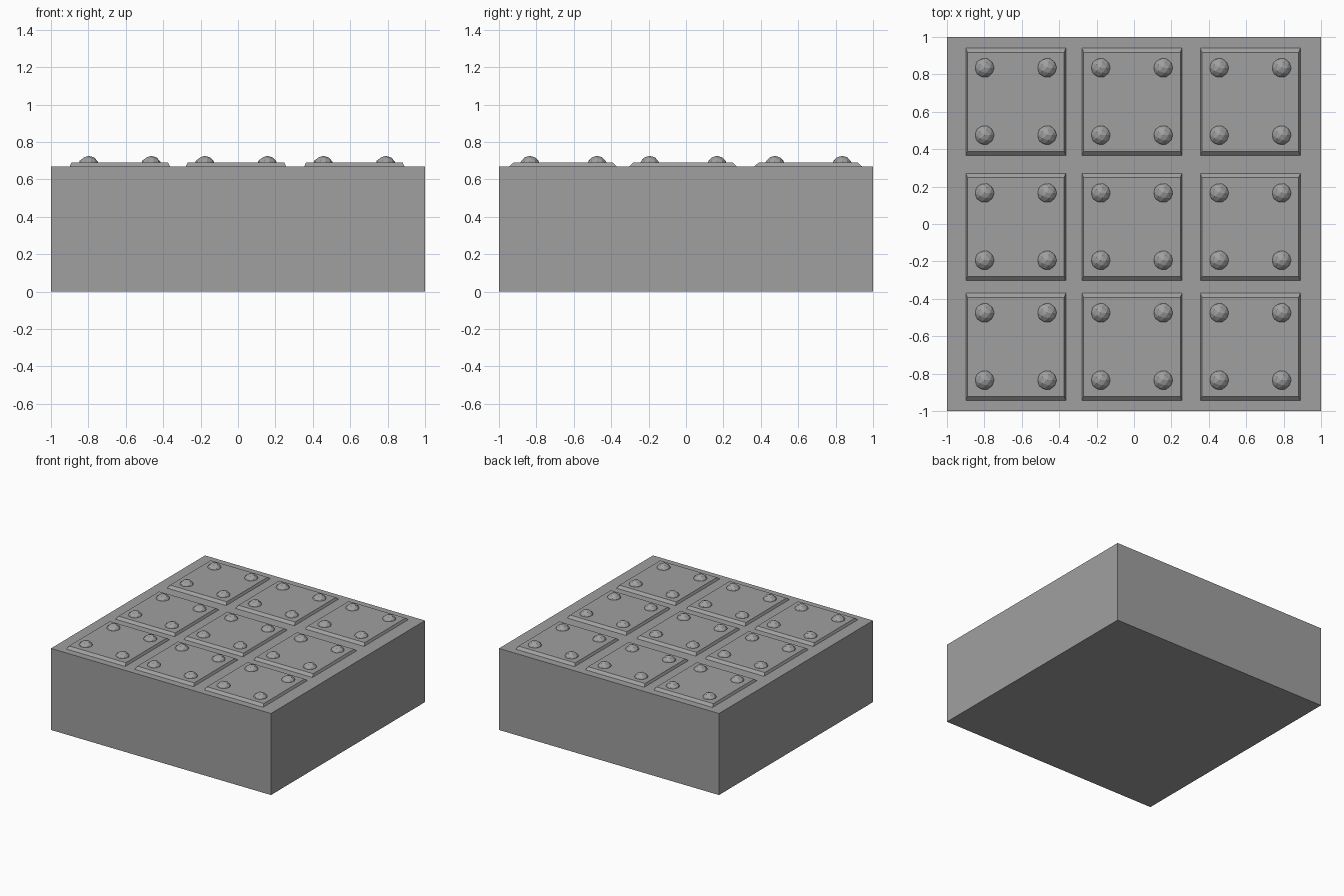
import bpy, bmesh
from mathutils import Matrix

cube = bpy.data.objects.get("Cube")
if cube:
    bpy.data.objects.remove(cube)

GREY = (0.35, 0.35, 0.35, 1)
metal = bpy.data.materials.new("grey_metal")
metal.use_nodes = True
metal.diffuse_color = GREY
metal.node_tree.nodes["Principled BSDF"].inputs["Base Color"].default_value = GREY

BLOCK_TOP = 0.67
PLATE_TOP = 0.69


def finish(name, bm):
    mesh = bpy.data.meshes.new(name)
    bm.to_mesh(mesh)
    bm.free()
    mesh.materials.append(metal)
    obj = bpy.data.objects.new(name, mesh)
    bpy.context.collection.objects.link(obj)
    return obj


def box(name, centre, size, top_inset=(0, 0)):
    """Box whose top face may be narrowed to give sloped sides."""
    bm = bmesh.new()
    bmesh.ops.create_cube(bm, size=1)
    for v in bm.verts:
        high = v.co.z > 0
        for axis in range(2):
            width = size[axis] - (2 * top_inset[axis] if high else 0)
            v.co[axis] = v.co[axis] * width + centre[axis]
        v.co.z = v.co.z * size[2] + centre[2]
    return finish(name, bm)


def rivet(name, x, y):
    """Faceted ball half sunk into the plate, cut flat at the block top."""
    bm = bmesh.new()
    bmesh.ops.create_icosphere(bm, subdivisions=2, radius=0.056,
                               matrix=Matrix.Translation((x, y, BLOCK_TOP)))
    bmesh.ops.bisect_plane(bm, geom=bm.verts[:] + bm.edges[:] + bm.faces[:],
                           plane_co=(0, 0, BLOCK_TOP), plane_no=(0, 0, 1),
                           clear_inner=True)
    return finish(name, bm)


# Solid base block
box("block", (0, 0, BLOCK_TOP / 2), (2, 2, BLOCK_TOP))

# Three by three grid of bevelled plates, each with four corner rivets
columns = {"right": -0.632, "middle": -0.011, "left": 0.622}
rows = {"front": -0.657, "centre": -0.016, "back": 0.653}
for row, y in rows.items():
    for column, x in columns.items():
        tag = f"{row}_{column}"
        box(f"plate_{tag}", (x, y, (BLOCK_TOP + PLATE_TOP) / 2),
            (0.535, 0.574, PLATE_TOP - BLOCK_TOP), (0.009, 0.022))
        for sx in (-1, 1):
            for sy in (-1, 1):
                corner = ("front" if sy < 0 else "back") + ("_right" if sx < 0 else "_left")
                rivet(f"rivet_{tag}_{corner}", x + sx * 0.167, y + 0.002 + sy * 0.18)
